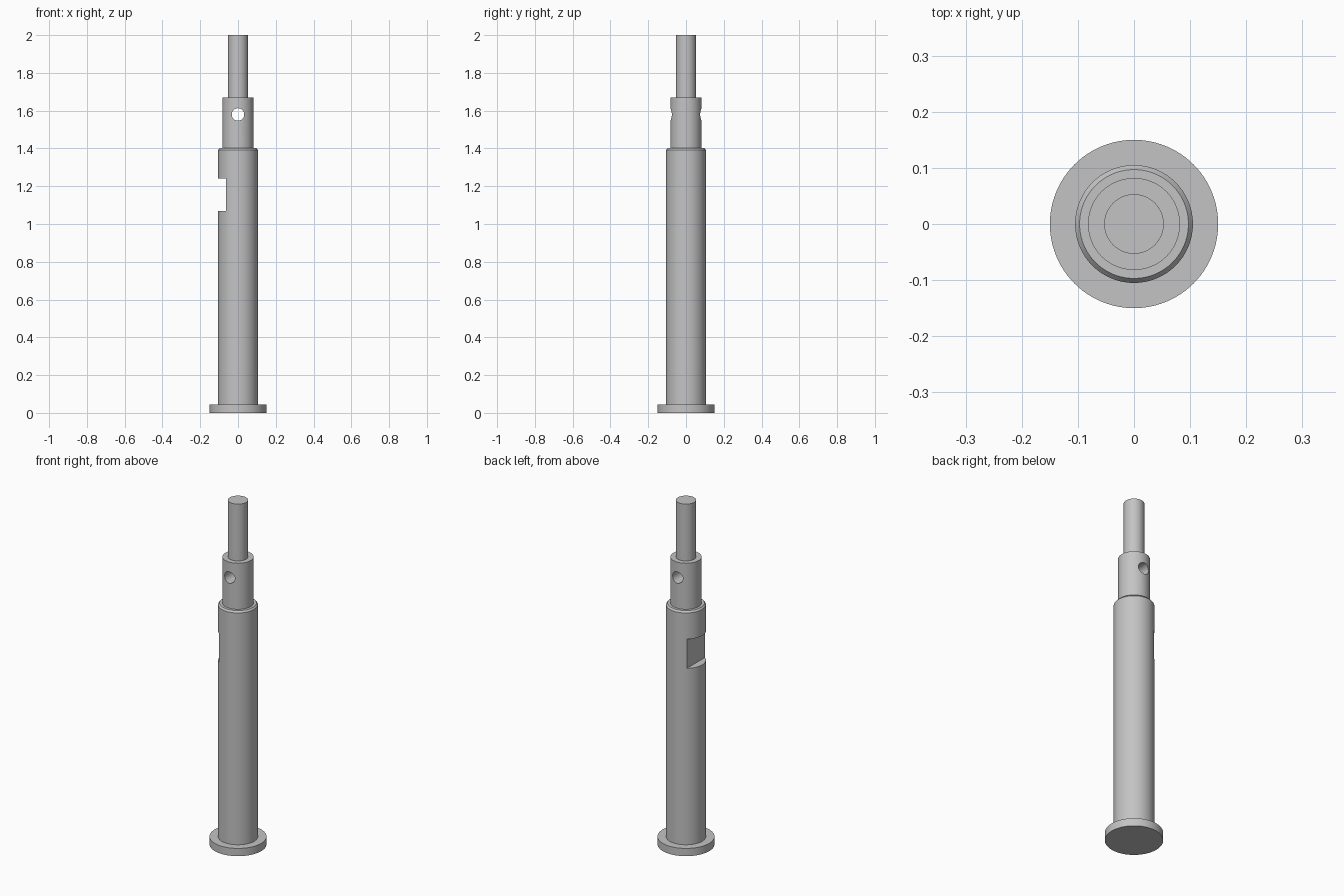
import bpy
import bmesh
from math import cos, sin, tau, radians

SEGMENTS = 96

cube = bpy.data.objects.get("Cube")
if cube:
    bpy.data.objects.remove(cube, do_unlink=True)

steel = bpy.data.materials.new("grey_steel")
steel.use_nodes = True
grey = (0.55, 0.55, 0.55, 1)
steel.diffuse_color = grey
steel.node_tree.nodes["Principled BSDF"].inputs["Base Color"].default_value = grey


def turned(name, profile):
    """Turn a (radius, height) profile around z, with flat round ends."""
    bm = bmesh.new()
    rings = [[bm.verts.new((r * cos(tau * i / SEGMENTS), r * sin(tau * i / SEGMENTS), z))
              for i in range(SEGMENTS)] for r, z in profile]
    for low, high in zip(rings, rings[1:]):
        for i in range(SEGMENTS):
            j = (i + 1) % SEGMENTS
            bm.faces.new((low[i], low[j], high[j], high[i]))
    bm.faces.new(rings[0][::-1])
    bm.faces.new(rings[-1])
    mesh = bpy.data.meshes.new(name)
    bm.to_mesh(mesh)
    bm.free()
    obj = bpy.data.objects.new(name, mesh)
    bpy.context.collection.objects.link(obj)
    mesh.materials.append(steel)
    return obj


def cut(target, cutter):
    """Subtract the cutter from the target, then discard the cutter."""
    cutter.hide_render = True
    cutter.data.materials.append(steel)
    mod = target.modifiers.new("cut", 'BOOLEAN')
    mod.operation = 'DIFFERENCE'
    mod.solver = 'EXACT'
    mod.object = cutter
    bpy.ops.object.select_all(action='DESELECT')
    bpy.context.view_layer.objects.active = target
    target.select_set(True)
    bpy.ops.object.modifier_apply(modifier=mod.name)
    bpy.data.objects.remove(cutter, do_unlink=True)


# Stepped shaft: flange, chamfered body, neck and end pin
shaft = turned("stepped_shaft", [
    (0.15, 0), (0.15, 0.045),
    (0.105, 0.045), (0.105, 1.392), (0.097, 1.402),
    (0.082, 1.402), (0.082, 1.67),
    (0.053, 1.67), (0.053, 2.0),
])

# Cross hole through the neck, front to back
bpy.ops.mesh.primitive_cylinder_add(vertices=48, radius=0.033, depth=0.4,
                                    location=(0, 0, 1.58), rotation=(radians(90), 0, 0))
cut(shaft, bpy.context.object)

# Flat-bottomed notch in the -x side of the body
bpy.ops.mesh.primitive_cube_add(size=1, location=(-0.164, 0, 1.155))
notch = bpy.context.object
notch.scale = (0.2, 0.4, 0.17)
cut(shaft, notch)

bpy.ops.object.shade_smooth_by_angle(angle=radians(30))
